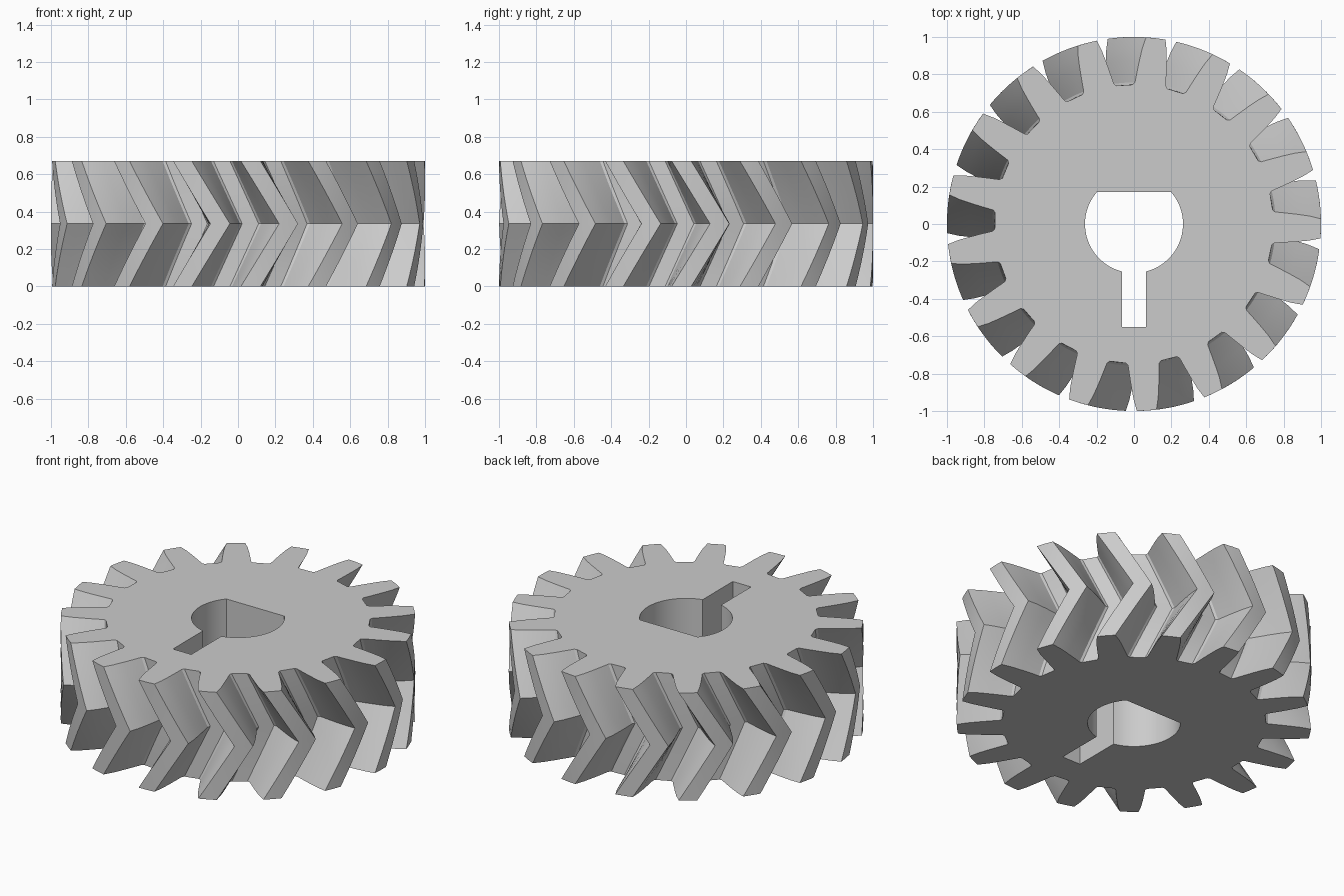
import bpy
import bmesh
from math import radians, sin, cos, asin, pi

default = bpy.data.objects.get("Cube")
if default:
    bpy.data.objects.remove(default)

TEETH = 17
HEIGHT = 0.67
TWIST = radians(11.8)       # turn of the teeth at mid height
START = radians(83.3)       # centre of one tooth on the top face
STEPS = 6                   # layers in each half

# Half of one tooth, root to tip: (degrees from tooth centre, radius)
flank = [(7.2, 0.745), (6.3, 0.757), (5.6, 0.81), (4.8, 0.875), (4.0, 0.94), (3.0, 1.0)]
tooth = [(-a, r) for a, r in flank] + [(0, 1.0)] + flank[::-1]


def gear_outline(turn):
    points = []
    for i in range(TEETH):
        centre = START + turn + i * 2 * pi / TEETH
        for a, r in tooth:
            t = centre + radians(a)
            points.append((r * cos(t), r * sin(t)))
    return points


def bore_outline():
    # Round hole with a flat at the back and a key slot at the front
    radius, flat, slot, slot_end = 0.262, 0.17, 0.063, -0.55
    low = -pi / 2 + asin(slot / radius)
    high = asin(flat / radius)
    n = 20
    arc = [low + (high - low) * i / n for i in range(n + 1)]
    right = [(slot, slot_end)] + [(radius * cos(t), radius * sin(t)) for t in arc]
    return right + [(-x, y) for x, y in reversed(right)]


def add_ring(bm, points, z):
    return [bm.verts.new((x, y, z)) for x, y in points]


def bridge(bm, lower, upper):
    for i in range(len(lower)):
        j = (i + 1) % len(lower)
        bm.faces.new((lower[i], lower[j], upper[j], upper[i]))


def ring_edges(bm, ring):
    return [bm.edges.get((ring[i - 1], ring[i])) for i in range(len(ring))]


bm = bmesh.new()

# Herringbone teeth: layers turn one way up to mid height, then back
outer = []
for k in range(2 * STEPS + 1):
    turn = TWIST * (1 - abs(k - STEPS) / STEPS)
    outer.append(add_ring(bm, gear_outline(turn), HEIGHT * k / (2 * STEPS)))
for lower, upper in zip(outer, outer[1:]):
    bridge(bm, lower, upper)

# Bore walls
inner = [add_ring(bm, bore_outline(), z) for z in (0, HEIGHT)]
bridge(bm, inner[0], inner[1])

# Flat end faces between the teeth and the bore
for o, i in ((outer[0], inner[0]), (outer[-1], inner[1])):
    bmesh.ops.triangle_fill(bm, use_beauty=True, use_dissolve=False,
                            edges=ring_edges(bm, o) + ring_edges(bm, i))
bmesh.ops.recalc_face_normals(bm, faces=bm.faces[:])

mesh = bpy.data.meshes.new("herringbone_gear")
bm.to_mesh(mesh)
bm.free()
gear = bpy.data.objects.new("herringbone_gear", mesh)
bpy.context.collection.objects.link(gear)

# Single grey material
grey = bpy.data.materials.new("light_grey")
grey.use_nodes = True
colour = (0.6, 0.6, 0.6, 1)
grey.diffuse_color = colour
grey.node_tree.nodes["Principled BSDF"].inputs["Base Color"].default_value = colour
mesh.materials.append(grey)

# Smooth flanks and bore, sharp tooth edges
bpy.ops.object.select_all(action="DESELECT")
gear.select_set(True)
bpy.context.view_layer.objects.active = gear
bpy.ops.object.shade_smooth_by_angle(angle=radians(25))
